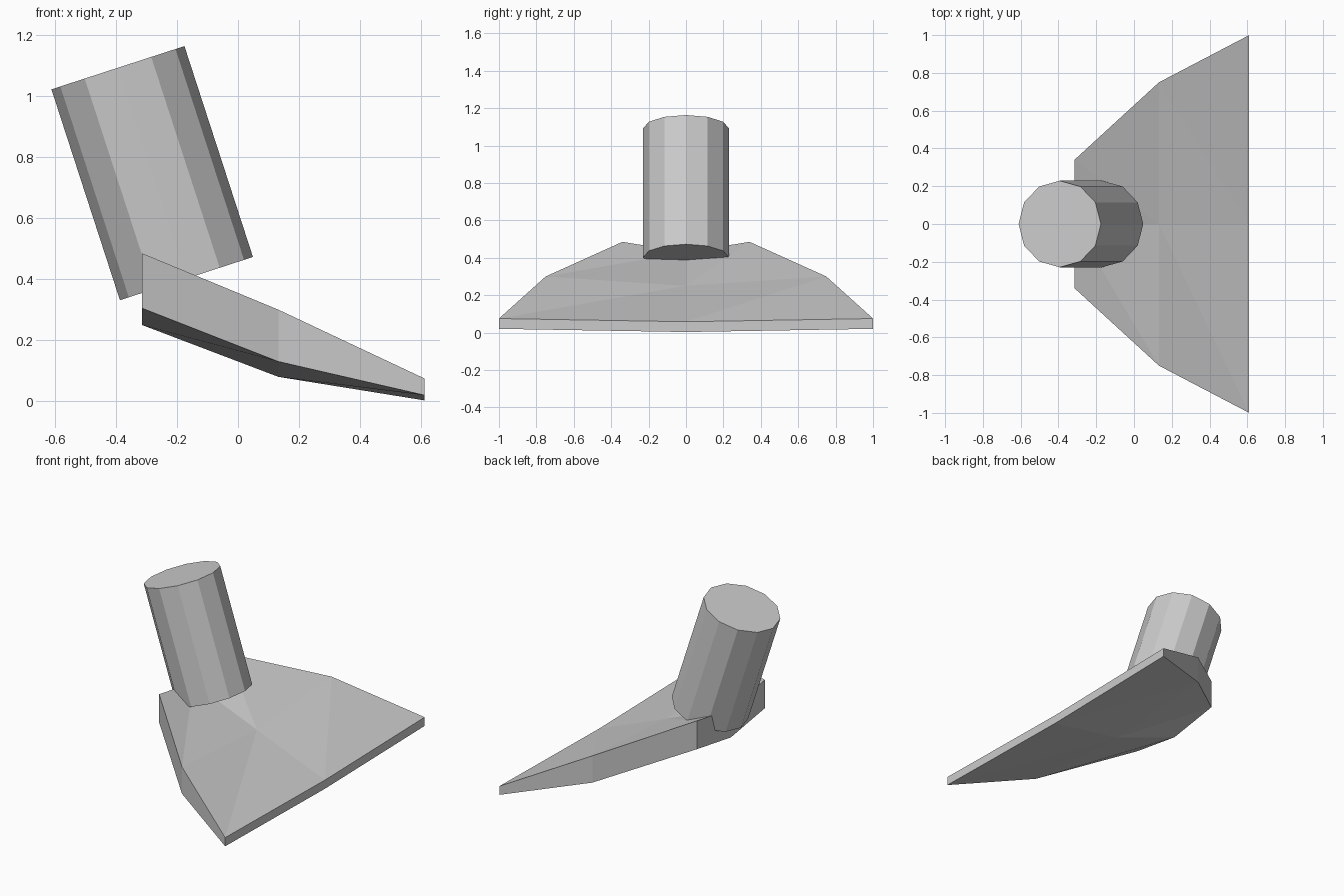
import bpy
import bmesh
from math import radians
from mathutils import Matrix

cube = bpy.data.objects.get("Cube")
if cube:
    bpy.data.objects.remove(cube, do_unlink=True)

grey = bpy.data.materials.new("plain grey")
grey.use_nodes = True
colour = (0.6, 0.6, 0.6, 1)
grey.diffuse_color = colour
grey.node_tree.nodes["Principled BSDF"].inputs["Base Color"].default_value = colour


def add_object(name, bm):
    bmesh.ops.recalc_face_normals(bm, faces=bm.faces)
    mesh = bpy.data.meshes.new(name)
    bm.to_mesh(mesh)
    bm.free()
    mesh.materials.append(grey)
    obj = bpy.data.objects.new(name, mesh)
    bpy.context.collection.objects.link(obj)
    return obj


# Flared blade: cross-sections as x, half width, rim height, thickness, centre sag
sections = [
    (-0.315, 0.34, 0.485, 0.18, 0.055),
    (0.132, 0.75, 0.30, 0.17, 0.05),
    (0.61, 1.0, 0.075, 0.055, 0.017),
]
bm = bmesh.new()
top, bottom = [], []
for x, half, rim, thick, sag in sections:
    for layer, drop in ((top, 0), (bottom, thick)):
        layer.append([bm.verts.new((x, s * half, rim - drop - sag * (s == 0)))
                      for s in (-1, 0, 1)])

# Folded top and bottom surfaces
for layer in (top, bottom):
    for i in range(2):
        for j in range(2):
            a, b = layer[i][j], layer[i + 1][j]
            c, d = layer[i + 1][j + 1], layer[i][j + 1]
            bm.faces.new((a, b, d))
            bm.faces.new((b, c, d))


# Walls around the rim
def outline(layer):
    return ([row[0] for row in layer] + [layer[2][1]]
            + [row[2] for row in reversed(layer)] + [layer[0][1]])


upper, lower = outline(top), outline(bottom)
for k in range(len(upper)):
    n = (k + 1) % len(upper)
    bm.faces.new((upper[k], upper[n], lower[n], lower[k]))
add_object("blade", bm)

# Tilted twelve-sided socket
bm = bmesh.new()
bmesh.ops.create_cone(
    bm, cap_ends=True, segments=12, radius1=0.229, radius2=0.229, depth=0.726,
    matrix=Matrix.Translation((-0.281, 0, 0.747)) @ Matrix.Rotation(radians(-18), 4, "Y"))
add_object("handle_socket", bm)
